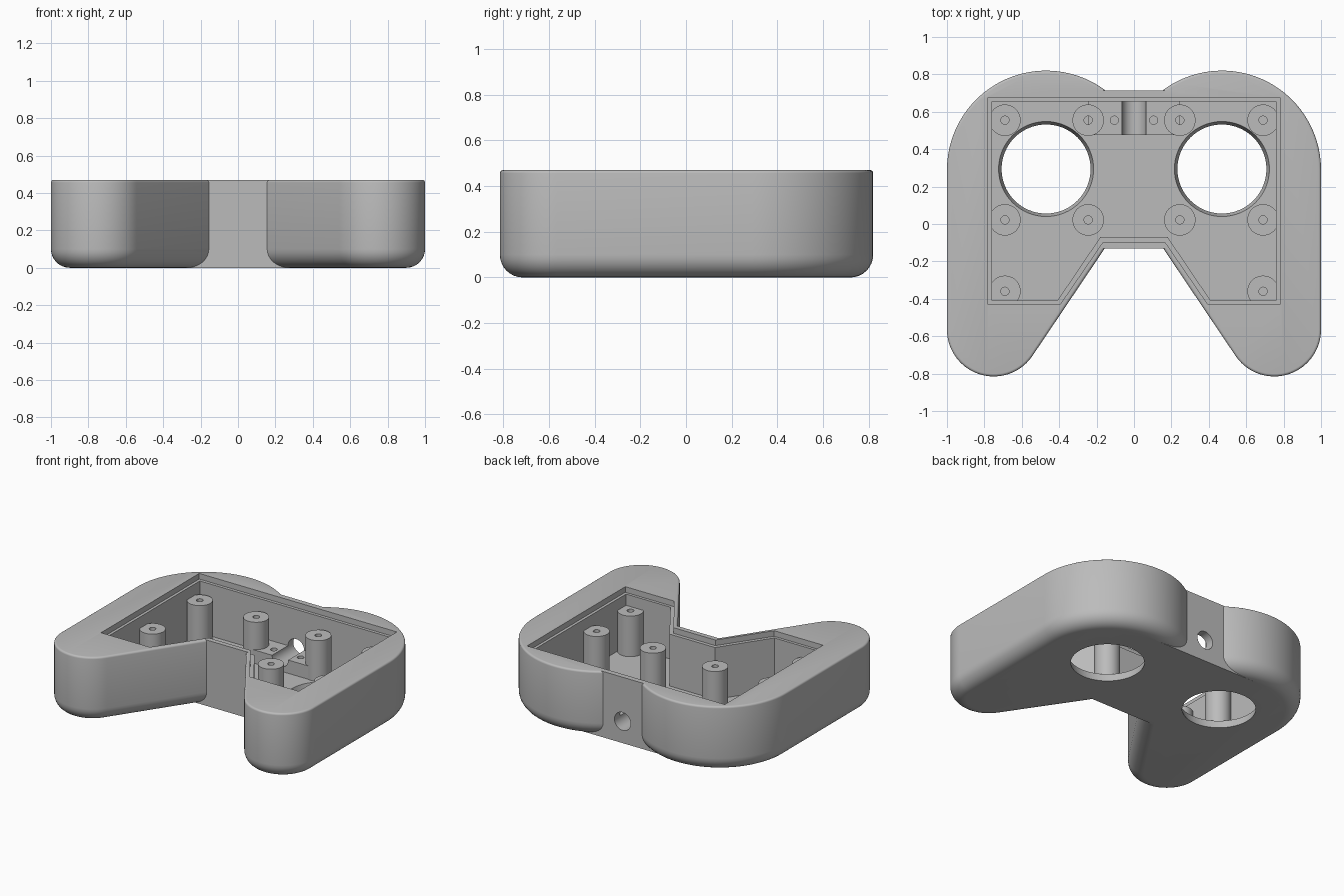
import bpy, bmesh, math
from mathutils import Matrix

cube = bpy.data.objects.get("Cube")
if cube:
    bpy.data.objects.remove(cube, do_unlink=True)

HEIGHT, FLOOR, POST_TOP = 0.47, 0.06, 0.35

grey = bpy.data.materials.new("plain grey")
grey.use_nodes = True
grey.diffuse_color = (0.5, 0.5, 0.5, 1)
bsdf = next(n for n in grey.node_tree.nodes if n.type == 'BSDF_PRINCIPLED')
bsdf.inputs["Base Color"].default_value = grey.diffuse_color


def loft(name, levels, matrix=None):
    """Closed solid through a stack of (outline, z) levels."""
    bm = bmesh.new()
    rings = [[bm.verts.new((x, y, z)) for x, y in pts] for pts, z in levels]
    n = len(rings[0])
    for a, b in zip(rings, rings[1:]):
        for i in range(n):
            j = (i + 1) % n
            bm.faces.new((a[i], a[j], b[j], b[i]))
    bm.faces.new(rings[0])
    bm.faces.new(rings[-1])
    if matrix:
        bm.transform(matrix)
    bmesh.ops.recalc_face_normals(bm, faces=bm.faces)
    mesh = bpy.data.meshes.new(name)
    bm.to_mesh(mesh)
    bm.free()
    obj = bpy.data.objects.new(name, mesh)
    mesh.materials.append(grey)
    bpy.context.collection.objects.link(obj)
    return obj


def arc(cx, cy, r, start=0, end=360, steps=48):
    full = end - start == 360
    angles = [math.radians(start + (end - start) * i / steps)
              for i in range(steps if full else steps + 1)]
    return [(cx + r * math.cos(a), cy + r * math.sin(a)) for a in angles]


def rect(x, y0, y1):
    return [(x, y0), (x, y1), (-x, y1), (-x, y0)]


def mirrored(half):
    return half + [(-x, y) for x, y in reversed(half)]


def combine(target, tool, operation):
    mod = target.modifiers.new("cut", 'BOOLEAN')
    mod.operation, mod.object, mod.solver = operation, tool, 'EXACT'
    bpy.context.view_layer.objects.active = target
    bpy.ops.object.modifier_apply(modifier=mod.name)
    bpy.data.objects.remove(tool, do_unlink=True)


def smooth(obj):
    bpy.ops.object.select_all(action='DESELECT')
    obj.select_set(True)
    bpy.context.view_layer.objects.active = obj
    bpy.ops.object.shade_smooth_by_angle(angle=math.radians(30))


# Grip outline: large shoulder, inner corner and rounded handle end
def grip_outline(inset, side):
    pts = (arc(0.47, 0.29, 0.53 - inset, 0, 150, 36)
           + arc(0.30, 0.014, 0.20 - inset, 180, 213.4, 6)
           + arc(0.75, -0.565, 0.25 - inset, 213.4, 360, 36))
    return [(side * x, y) for x, y in pts]


def grip(side):
    levels = []
    for i in range(9):
        t = math.pi / 2 * i / 8
        levels.append((0.1 * (1 - math.sin(t)), 0.1 * (1 - math.cos(t))))
    for i in range(5):
        t = math.pi / 2 * i / 4
        levels.append((0.014 * (1 - math.cos(t)),
                       HEIGHT - 0.014 * (1 - math.sin(t))))
    return loft("grip", [(grip_outline(d, side), z) for d, z in levels])


# Shell: bridge joined to both grips
shell = loft("shell", [(rect(0.45, -0.13, 0.715), 0),
                       (rect(0.45, -0.13, 0.715), HEIGHT)])
for side in (1, -1):
    combine(shell, grip(side), 'UNION')

# Hollow interior with a shallow lid ledge
cavity = mirrored([(0.76, 0.655), (0.76, -0.41), (0.41, -0.41), (0.18, -0.07)])
ledge = mirrored([(0.78, 0.677), (0.78, -0.43), (0.395, -0.43), (0.165, -0.095)])
combine(shell, loft("cavity", [(cavity, FLOOR), (cavity, 0.6)]), 'DIFFERENCE')
combine(shell, loft("ledge", [(ledge, HEIGHT - 0.04), (ledge, 0.6)]), 'DIFFERENCE')

# Flared openings in the floor
for side in (1, -1):
    opening = loft("opening", [
        (arc(side * 0.47, 0.294, 0.222, steps=64), -FLOOR),
        (arc(side * 0.47, 0.294, 0.254, steps=64), FLOOR),
        (arc(side * 0.47, 0.294, 0.254, steps=64), FLOOR + 0.02)])
    combine(shell, opening, 'DIFFERENCE')

# Cable hole through the back wall
turn = Matrix.Translation((0, 0, 0.155)) @ Matrix.Rotation(math.pi / 2, 4, 'X')


def cable_bore():
    circle = arc(0, 0, 0.064, steps=40)
    return loft("cable_bore", [(circle, -0.8), (circle, -0.4)], turn)


combine(shell, cable_bore(), 'DIFFERENCE')
smooth(shell)

# Cable clamp block with a half-round channel and two screw holes
clamp = loft("cable_clamp", [(rect(0.245, 0.475, 0.66), FLOOR - 0.02),
                             (rect(0.245, 0.475, 0.66), 0.155)])
combine(clamp, cable_bore(), 'DIFFERENCE')
for x in (-0.105, 0.105):
    hole = arc(x, 0.555, 0.022, steps=20)
    combine(clamp, loft("screw_hole", [(hole, 0.08), (hole, 0.3)]), 'DIFFERENCE')
smooth(clamp)

# Screw posts with blind holes
for side, label in ((1, "left"), (-1, "right")):
    for i, (x, y) in enumerate([(0.69, 0.555), (0.245, 0.555), (0.69, 0.022),
                                (0.245, 0.022), (0.69, -0.36)]):
        outer = arc(side * x, y, 0.084, steps=40)
        inner = arc(side * x, y, 0.022, steps=40)
        smooth(loft(f"{label}_screw_post_{i + 1}",
                    [(outer, FLOOR - 0.02), (outer, POST_TOP),
                     (inner, POST_TOP), (inner, 0.12)]))
